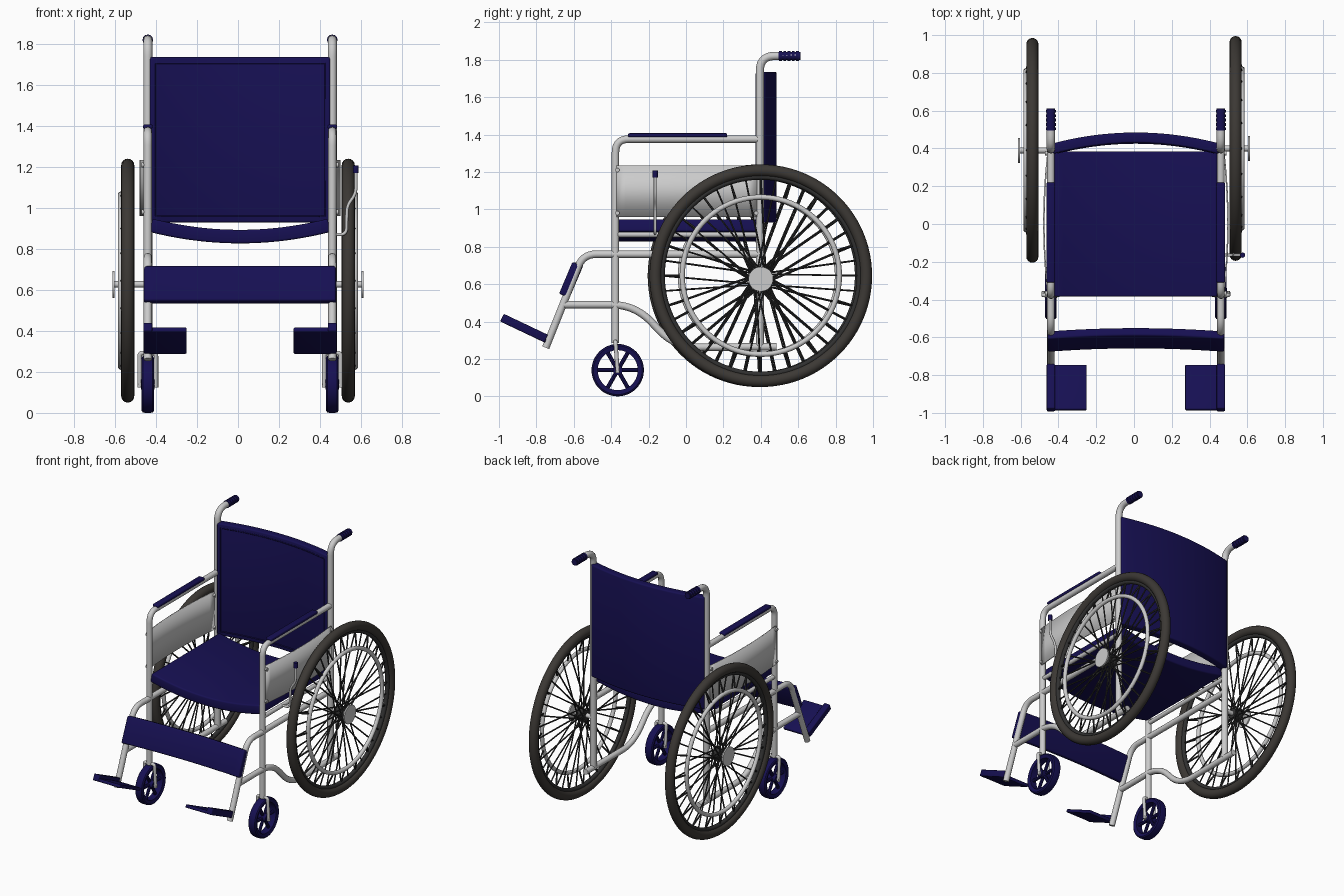
import bpy, bmesh
from math import sin, cos, pi
from mathutils import Vector as V

if "Cube" in bpy.data.objects:
    bpy.data.objects.remove(bpy.data.objects["Cube"])


def material(name, rgb):
    m = bpy.data.materials.new(name)
    m.diffuse_color = (*rgb, 1)
    m.use_nodes = True
    m.node_tree.nodes["Principled BSDF"].inputs["Base Color"].default_value = m.diffuse_color
    return m


BLUE = material("navy_fabric", (0.008, 0.005, 0.085))
RUBBER = material("dark_rubber", (0.045, 0.04, 0.035))
DARK = material("dark_steel", (0.03, 0.03, 0.03))


def add(name, mesh, mat=None):
    ob = bpy.data.objects.new(name, mesh)
    bpy.context.collection.objects.link(ob)
    if mat:
        mesh.materials.clear()
        mesh.materials.append(mat)
    return ob


def rounded(pts, r):
    """Path with its inner corners filleted."""
    pts = [V(p) for p in pts]
    out = [pts[0]]
    for a, p, b in zip(pts, pts[1:], pts[2:]):
        s = p + (a - p).normalized() * min(r, (a - p).length * 0.49)
        e = p + (b - p).normalized() * min(r, (b - p).length * 0.49)
        for i in range(8):
            t = i / 7
            out.append(s * (1 - t) ** 2 + p * 2 * t * (1 - t) + e * t * t)
    return out + [pts[-1]]


def tube(name, paths, r, mat=None, bend=0.0, res=4, cyclic=False):
    """Round bar along one or more paths."""
    cu = bpy.data.curves.new(name, 'CURVE')
    cu.dimensions = '3D'
    cu.bevel_depth, cu.bevel_resolution, cu.use_fill_caps = r, res, True
    for path in paths:
        pts = rounded(path, bend) if bend else [V(p) for p in path]
        sp = cu.splines.new('POLY')
        sp.points.add(len(pts) - 1)
        for q, p in zip(sp.points, pts):
            q.co = (*p, 1)
        sp.use_cyclic_u = cyclic
    tmp = bpy.data.objects.new(name + "_path", cu)
    bpy.context.collection.objects.link(tmp)
    mesh = bpy.data.meshes.new_from_object(tmp)
    bpy.data.objects.remove(tmp)
    return add(name, mesh, mat)


def lathe(name, profile, centre, mat=None, seg=72):
    """Closed (radius, x offset) profile turned about the x axis."""
    bm = bmesh.new()
    n = len(profile)
    rings = [[bm.verts.new(V(centre) + V((o, r * cos(2 * pi * i / seg), r * sin(2 * pi * i / seg))))
              for r, o in profile] for i in range(seg)]
    for i in range(seg):
        a, b = rings[i], rings[(i + 1) % seg]
        for j in range(n):
            k = (j + 1) % n
            bm.faces.new((a[j], a[k], b[k], b[j]))
    bmesh.ops.remove_doubles(bm, verts=bm.verts, dist=1e-5)
    bmesh.ops.recalc_face_normals(bm, faces=bm.faces)
    me = bpy.data.meshes.new(name)
    bm.to_mesh(me)
    return add(name, me, mat)


def circle(R, r, n=16):
    return [(R + r * cos(2 * pi * i / n), r * sin(2 * pi * i / n)) for i in range(n)]


def disc(r, a, b):
    return [(0, a), (r, a), (r, b), (0, b)]


def slab(name, f, thick, mat=None, nu=20, bevel=0.01):
    """Curved panel; f(u, v) gives its middle surface, u and v in -1..1."""
    bm = bmesh.new()
    cols = [[bm.verts.new(f(2 * i / nu - 1, v)) for v in (-1, 1)] for i in range(nu + 1)]
    for a, b in zip(cols, cols[1:]):
        bm.faces.new((a[0], b[0], b[1], a[1]))
    me = bpy.data.meshes.new(name)
    bm.to_mesh(me)
    ob = add(name, me, mat)
    so = ob.modifiers.new("thickness", 'SOLIDIFY')
    so.thickness, so.offset = thick, 0
    if bevel:
        be = ob.modifiers.new("soft_edges", 'BEVEL')
        be.width, be.segments = bevel, 3
    return ob


# seat, backrest and calf strap
CX = 0.01
slab("seat", lambda u, v: V((CX + 0.435 * u, 0.385 * v, 0.86 + 0.055 * u * u)), 0.066, BLUE)
slab("backrest", lambda u, v: V((CX + 0.445 * u, 0.457 - 0.06 * u * u, 1.332 + 0.403 * v)), 0.055, BLUE)
slab("calf_strap", lambda u, v: V((CX + 0.468 * u, -0.605 - 0.018 * u * u + 0.036 * v, 0.625 + 0.085 * v)),
     0.045, BLUE)

# piped seam around the front of the backrest
us = [-0.93 + 1.86 * i / 20 for i in range(21)]
seam = [(CX + 0.445 * u, 0.429 - 0.06 * u * u, z)
        for z, row in ((1.705, us), (0.96, us[::-1])) for u in row]
tube("backrest_seam", [seam], 0.004, BLUE, res=1, cyclic=True)

for s, side in ((-1, "left"), (1, "right")):
    x = CX + s * 0.45
    wx = s * 0.538
    wc = (wx, 0.395 + 0.005 * s, 0.645)

    # frame tubes
    tube("back_post_" + side, [[(x, 0.395, 0.265), (x, 0.395, 1.82), (x, 0.6, 1.82)]], 0.022, bend=0.08)
    tube("arm_and_front_leg_" + side, [[(x, 0.395, 1.375), (x, -0.377, 1.375), (x, -0.377, 0.285)]],
         0.02, bend=0.07)
    tube("upper_rail_" + side, [[(x, 0.395, 0.76), (x, -0.55, 0.76), (x, -0.75, 0.26)]], 0.02, bend=0.07)
    tube("lower_rail_" + side, [[(x, -0.655, 0.49), (x, -0.27, 0.49), (x, -0.06, 0.262), (x, 0.485, 0.265)]],
         0.02, bend=0.13)
    tube("seat_rail_" + side, [[(x, -0.377, 0.865), (x, 0.395, 0.865)]], 0.015)

    # push handle grip with ribs
    tube("grip_" + side, [[(x, 0.495, 1.82), (x, 0.612, 1.82)]], 0.022, BLUE)
    tube("grip_ribs_" + side, [[(x, y, 1.82), (x, y + 0.015, 1.82)]
                               for y in (0.497, 0.52, 0.543, 0.566, 0.589)], 0.026, BLUE)

    # arm pad
    slab("arm_pad_" + side, lambda u, v: V((x + 0.023 * v, -0.045 + 0.265 * u, 1.396)), 0.022, BLUE,
         nu=1, bevel=0.008)

    # bowed side panel with fixing studs
    slab("side_panel_" + side,
         lambda u, v: V((x + s * (0.015 + 0.022 * (1 - u * u)), 0.005 + 0.375 * u, 1.097 + 0.137 * v)),
         0.008, nu=16, bevel=0)
    tube("panel_studs_" + side, [[(x, y, z), (x + s * 0.03, y, z)]
                                 for y in (-0.367, 0.375) for z in (0.98, 1.21)], 0.012)

    # footplate with raised outer lip
    fx = x + s * -0.087
    slab("footplate_" + side, lambda u, v: V((fx + 0.102 * v, -0.866 + 0.118 * u, 0.352 - 0.056 * u)),
         0.022, BLUE, nu=1, bevel=0.006)
    slab("footplate_lip_" + side, lambda u, v: V((x + s * 0.0 + 0.022 * v, -0.866 + 0.118 * u, 0.365 - 0.056 * u)),
         0.045, BLUE, nu=1, bevel=0.006)

    # caster wheel, hub, six spokes and fork
    cy, cz = -0.365, 0.14
    lathe("caster_rim_" + side, [(0.107, -0.024), (0.13, -0.03), (0.138, -0.024), (0.14, -0.012),
                                 (0.14, 0.012), (0.138, 0.024), (0.13, 0.03), (0.107, 0.024)],
          (x, cy, cz), BLUE, 48)
    lathe("caster_hub_" + side, disc(0.026, -0.032, 0.032), (x, cy, cz), BLUE, 24)
    tube("caster_spokes_" + side, [[(x, cy, cz), (x, cy + 0.115 * cos(k * pi / 3), cz + 0.115 * sin(k * pi / 3))]
                                   for k in range(6)], 0.011, BLUE, res=2)
    tube("caster_axle_" + side, [[(x - 0.048, cy, cz), (x + 0.048, cy, cz)]], 0.01)
    tube("caster_fork_" + side, [[(x - 0.04, cy, 0.125), (x - 0.04, -0.377, 0.292),
                                  (x + 0.04, -0.377, 0.292), (x + 0.04, cy, 0.125)]], 0.011, bend=0.015)

    # drive wheel: tyre, rim, hand rim
    lathe("tyre_" + side, circle(0.563, 0.032), wc, RUBBER, 96)
    lathe("wheel_rim_" + side, circle(0.528, 0.015, 10), wc, DARK, 96)
    lathe("hand_rim_" + side, circle(0.42, 0.014, 12), (s * 0.572, wc[1], wc[2]), None, 80)

    # axle, hub and hub cap
    hz = 0.627
    tube("axle_" + side, [[(x, wc[1], hz), (s * 0.61, wc[1], hz)]], 0.016)
    lathe("hub_" + side, disc(0.034, -0.03, 0.03), (wx, wc[1], hz), DARK, 24)
    lathe("hub_cap_" + side, disc(0.066, -0.005, 0.005), (s * 0.608, wc[1], hz), None, 32)

    # crossed spokes and hand rim brackets
    spokes = []
    for k in range(40):
        a = 2 * pi * k / 40
        b = a + (0.9 if k % 4 < 2 else -0.9)
        flange = wx + (0.025 if k % 2 else -0.025)
        spokes.append([(flange, wc[1] + 0.034 * cos(b), hz + 0.034 * sin(b)),
                       (wx, wc[1] + 0.525 * cos(a), wc[2] + 0.525 * sin(a))])
    tube("spokes_" + side, spokes, 0.005, DARK, res=1)
    tube("hand_rim_brackets_" + side,
         [[(s * 0.572, wc[1] + 0.42 * cos(a), wc[2] + 0.42 * sin(a)),
           (wx, wc[1] + 0.525 * cos(a), wc[2] + 0.525 * sin(a))]
          for a in (2 * pi * k / 20 for k in range(20))], 0.006, DARK, res=1)

# brake lever on one side only
tube("brake_lever", [[(0.46, -0.165, 0.87), (0.528, -0.165, 0.87), (0.532, -0.165, 1.01),
                      (0.575, -0.165, 1.07), (0.575, -0.165, 1.2)]], 0.008, bend=0.03)
tube("brake_knob", [[(0.575, -0.165, 1.17), (0.575, -0.165, 1.207)]], 0.014, BLUE)

# smooth shading with crisp edges
bpy.ops.object.select_all(action='SELECT')
bpy.context.view_layer.objects.active = bpy.context.selected_objects[0]
bpy.ops.object.shade_smooth_by_angle(angle=0.7)
